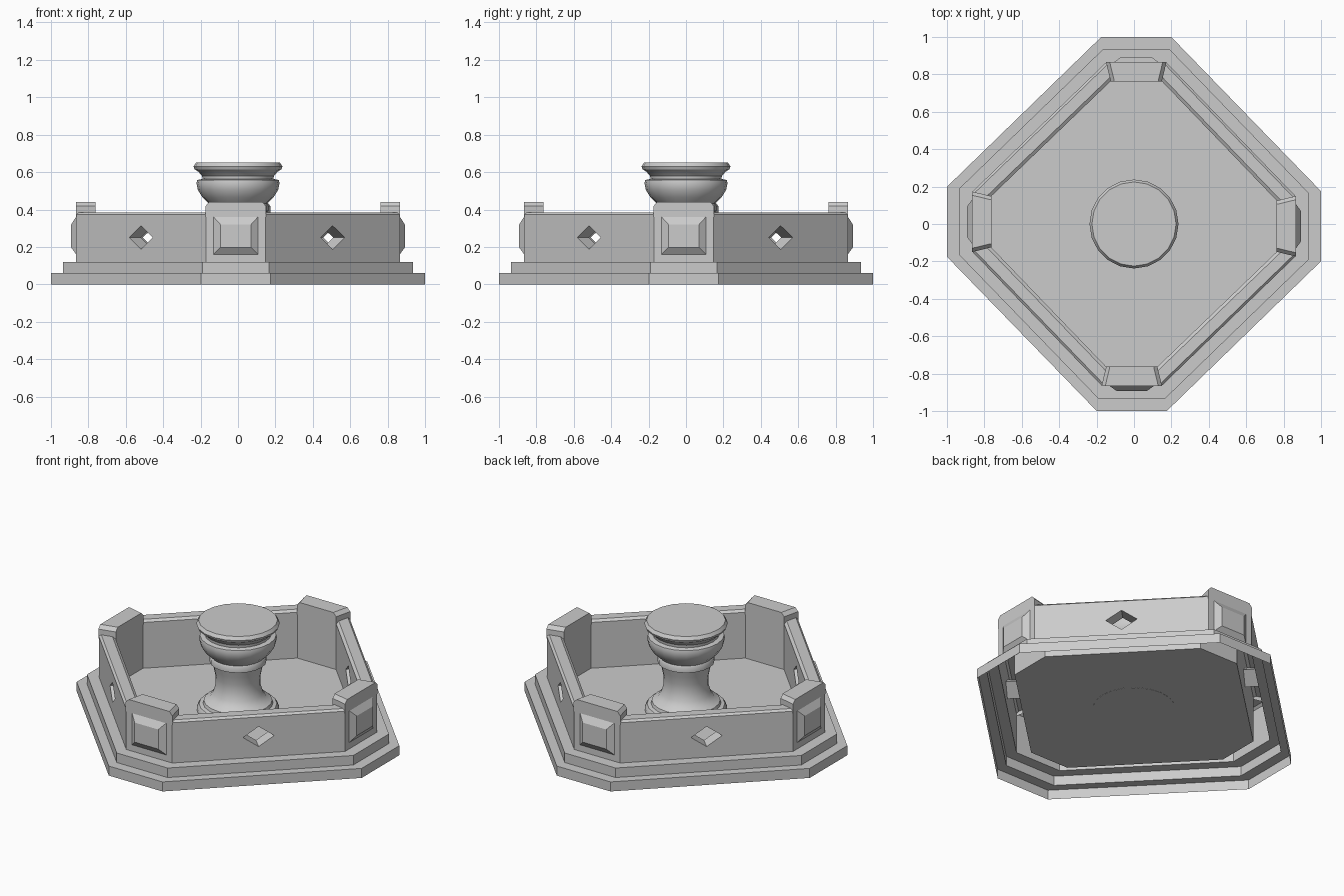
import bpy, bmesh
from math import sin, cos, pi
from mathutils import Vector, Matrix

if "Cube" in bpy.data.objects:
    bpy.data.objects.remove(bpy.data.objects["Cube"])

OFF = -0.012  # slight twist of the corner faces


def quarter(k, d, w, z):
    """Point at distance d and sideways offset w, on corner side k (quarter turns)."""
    return Matrix.Rotation(k * pi / 2, 3, 'Z') @ Vector((d, w + OFF, z))


def finish(name, bm, smooth=False):
    bmesh.ops.remove_doubles(bm, verts=bm.verts, dist=1e-5)
    bmesh.ops.recalc_face_normals(bm, faces=bm.faces)
    me = bpy.data.meshes.new(name)
    bm.to_mesh(me)
    bm.free()
    ob = bpy.data.objects.new(name, me)
    bpy.context.collection.objects.link(ob)
    if smooth:
        bpy.context.view_layer.objects.active = ob
        ob.select_set(True)
        bpy.ops.object.shade_smooth_by_angle(angle=0.6)
        ob.select_set(False)
    return ob


def face(bm, pts):
    return bm.faces.new([bm.verts.new(p) for p in pts])


def diamond(bl, br, tr, tl, z, normal):
    """Diamond hole outline centred on a wall quad."""
    along = (br - bl).normalized()
    mid = (bl + br) / 2
    mid.z = z
    up = Vector((0, 0, 0.063))
    return [mid - up, mid + along * 0.09, mid + up, mid - along * 0.09]


# Stepped base, hollow wall and floor: one open-bottomed octagonal shell
PROFILE = [(1.0, .187, 0), (1.0, .187, .06), (.935, .177, .06), (.935, .177, .12),
           (.865, .16, .12), (.865, .16, .373), (.85, .157, .385),
           (.785, .139, .385), (.765, .135, .373), (.765, .135, .085)]
bm = bmesh.new()
rings = []
for d, h, z in PROFILE:
    rings.append([quarter(k, d, s * h, z) for k in range(4) for s in (-1, 1)])
holes = {}
for i in range(len(rings) - 1):
    lo, hi = rings[i], rings[i + 1]
    for j in range(8):
        n = (j + 1) % 8
        quad = [lo[j], lo[n], hi[n], hi[j]]
        if i in (4, 8) and j % 2 == 1:
            # Wall faces pierced by a diamond
            if i == 8:
                quad = [hi[j], hi[n], lo[n], lo[j]]
            dm = diamond(*quad, 0.25, None)
            holes.setdefault(j, []).append(dm)
            for a in range(4):
                b = (a + 1) % 4
                face(bm, [quad[a], quad[b], dm[a]])
                face(bm, [quad[b], dm[b], dm[a]])
        else:
            face(bm, quad)
for outer, inner in holes.values():
    for a in range(4):
        b = (a + 1) % 4
        face(bm, [outer[a], outer[b], inner[b], inner[a]])
face(bm, rings[-1])
finish("basin_wall_and_base", bm)

# Corner post caps rising above the wall
for k in range(4):
    bm = bmesh.new()
    sections = []
    for d, h in ((.867, .162), (.763, .137)):
        shape = [(-h, .36), (h, .36), (h, .418), (h - .02, .44), (-h + .02, .44), (-h, .418)]
        sections.append([quarter(k, d, w, z) for w, z in shape])
    for s in sections:
        face(bm, s)
    for a in range(1, 6):
        b = (a + 1) % 6
        face(bm, [sections[0][a], sections[0][b], sections[1][b], sections[1][a]])
    finish(f"corner_post_{k + 1}", bm)

    # Raised bevelled panel on the post face
    bm = bmesh.new()
    rects = []
    for d, w, z0, z1 in ((.865, .12, .16, .362), (.892, .082, .197, .32)):
        rects.append([quarter(k, d, s, z) for s, z in ((-w, z0), (w, z0), (w, z1), (-w, z1))])
    face(bm, rects[1])
    for a in range(4):
        b = (a + 1) % 4
        face(bm, [rects[0][a], rects[0][b], rects[1][b], rects[1][a]])
    finish(f"post_panel_{k + 1}", bm)

# Turned centre pedestal
TURNED = [(.235, .084), (.235, .105), (.222, .125), (.2, .13), (.195, .148), (.165, .165),
          (.142, .2), (.128, .25), (.128, .3), (.138, .35), (.147, .385), (.162, .392),
          (.162, .42), (.155, .432), (.19, .465), (.215, .505), (.222, .54), (.218, .558),
          (.19, .563), (.192, .58), (.212, .602), (.232, .615), (.238, .63), (.225, .65)]
SEG = 20
bm = bmesh.new()
loops = [[bm.verts.new((r * cos(2 * pi * s / SEG), r * sin(2 * pi * s / SEG), z))
          for s in range(SEG)] for r, z in TURNED]
for lo, hi in zip(loops, loops[1:]):
    for s in range(SEG):
        n = (s + 1) % SEG
        bm.faces.new((lo[s], lo[n], hi[n], hi[s]))
bm.faces.new(loops[0])
bm.faces.new(loops[-1])
finish("pedestal", bm, smooth=True)
